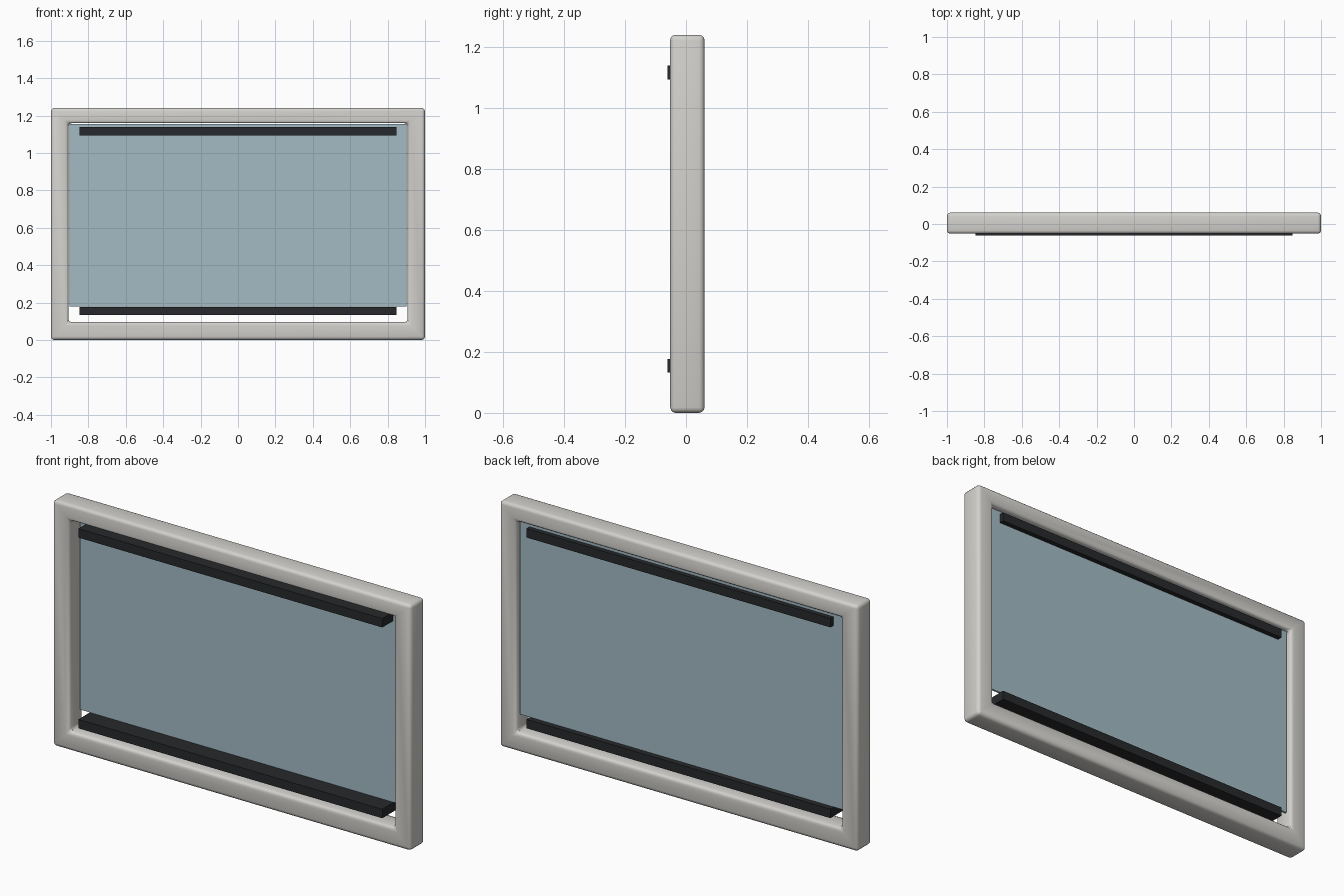
import bpy, bmesh

if "Cube" in bpy.data.objects:
    bpy.data.objects.remove(bpy.data.objects["Cube"])


def material(name, rgb):
    m = bpy.data.materials.new(name)
    m.diffuse_color = (*rgb, 1)
    m.use_nodes = True
    m.node_tree.nodes["Principled BSDF"].inputs["Base Color"].default_value = m.diffuse_color
    return m


def finish(bm, name, mat):
    bmesh.ops.recalc_face_normals(bm, faces=bm.faces)
    mesh = bpy.data.meshes.new(name)
    bm.to_mesh(mesh)
    bm.free()
    ob = bpy.data.objects.new(name, mesh)
    bpy.context.collection.objects.link(ob)
    mesh.materials.append(mat)
    return ob


def box(name, x, y0, y1, z0, z1, mat):
    bm = bmesh.new()
    bmesh.ops.create_cube(bm, size=1)
    for v in bm.verts:
        v.co = (v.co.x * 2 * x,
                y1 if v.co.y > 0 else y0,
                z1 if v.co.z > 0 else z0)
    return finish(bm, name, mat)


frame_mat = material("frame_paint", (0.65, 0.64, 0.61))
glass_mat = material("glass_blue", (0.37, 0.50, 0.56))
rail_mat = material("rail_black", (0.02, 0.022, 0.025))

# Rounded rectangular frame: a ring of four mitred sides
bm = bmesh.new()


def loop(x, z0, z1, y):
    return [bm.verts.new((sx, y, z)) for sx, z in
            ((-x, z0), (x, z0), (x, z1), (-x, z1))]


rings = [loop(1.0, 0.0, 1.241, -0.052), loop(0.907, 0.095, 1.159, -0.052),
         loop(0.907, 0.095, 1.159, 0.061), loop(1.0, 0.0, 1.241, 0.061)]
for a, b in zip(rings, rings[1:] + rings[:1]):
    for i in range(4):
        j = (i + 1) % 4
        bm.faces.new((a[i], a[j], b[j], b[i]))
frame = finish(bm, "window_frame", frame_mat)
bev = frame.modifiers.new("round_edges", "BEVEL")
bev.width = 0.018
bev.segments = 3
bev.limit_method = 'ANGLE'
bpy.context.view_layer.objects.active = frame
frame.select_set(True)
bpy.ops.object.modifier_apply(modifier=bev.name)
bpy.ops.object.shade_smooth_by_angle()

# Thin glass pane set toward the back
box("glass_pane", 0.90, 0.026, 0.036, 0.18, 1.155, glass_mat)

# Dark rails running through the full depth
for name, z in (("lower_rail", 0.155), ("upper_rail", 1.117)):
    box(name, 0.848, -0.061, 0.06, z - 0.0225, z + 0.0225, rail_mat)
